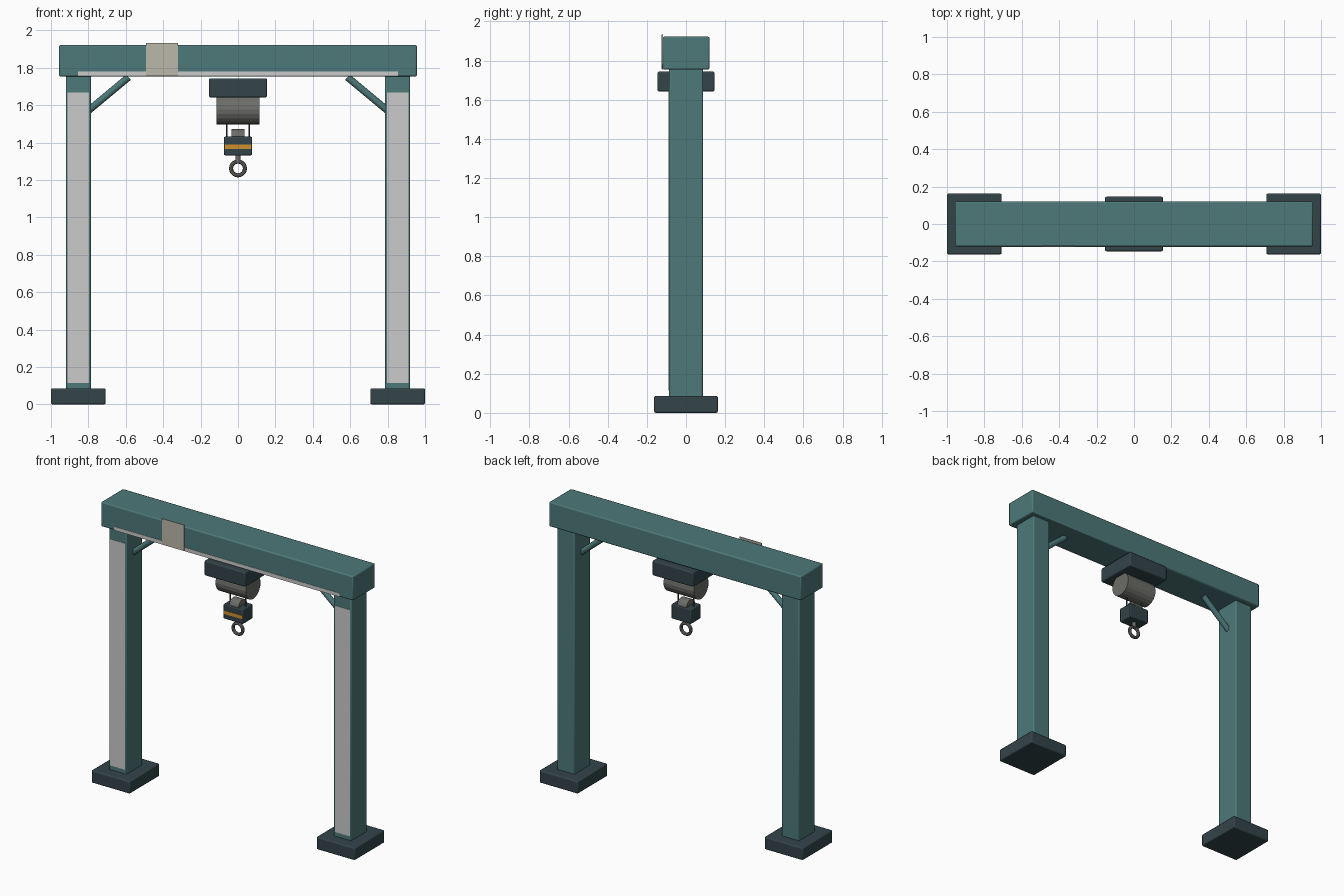
import bpy
from math import pi, atan2, hypot

if "Cube" in bpy.data.objects:
    bpy.data.objects.remove(bpy.data.objects["Cube"])


def material(name, rgb):
    m = bpy.data.materials.new(name)
    m.diffuse_color = (*rgb, 1)
    m.use_nodes = True
    m.node_tree.nodes["Principled BSDF"].inputs["Base Color"].default_value = m.diffuse_color
    return m


TEAL = material("teal_paint", (0.075, 0.19, 0.19))
DARK = material("dark_metal", (0.033, 0.058, 0.068))
STEEL = material("steel", (0.15, 0.15, 0.14))
ORANGE = material("orange_paint", (0.62, 0.28, 0.03))
BEIGE = material("beige_plate", (0.5, 0.48, 0.4))


def finish(name, mat):
    ob = bpy.context.object
    ob.name = name
    if mat:
        ob.data.materials.append(mat)
    return ob


def box(name, x, y, z, mat=None, bevel=0.0):
    """Box from (min, max) ranges with optional bevelled edges."""
    ranges = (x, y, z)
    bpy.ops.mesh.primitive_cube_add(size=1, location=[(a + b) / 2 for a, b in ranges])
    ob = finish(name, mat)
    ob.scale = [b - a for a, b in ranges]
    bpy.ops.object.transform_apply(location=False, rotation=False, scale=True)
    if bevel:
        mod = ob.modifiers.new("bevel", "BEVEL")
        mod.width, mod.segments = bevel, 2
        bpy.ops.object.shade_smooth_by_angle()
    return ob


def rod(name, p, q, r, mat, sides=16):
    """Cylinder between two points given in the xz plane."""
    dx, dz = q[0] - p[0], q[1] - p[1]
    bpy.ops.mesh.primitive_cylinder_add(
        vertices=sides, radius=r, depth=hypot(dx, dz),
        location=((p[0] + q[0]) / 2, 0, (p[1] + q[1]) / 2),
        rotation=(0, atan2(dx, dz), 0))
    return finish(name, mat)


# Legs, feet, face panels and braces on both sides
for s, side in ((-1, "left"), (1, "right")):
    def span(a, b):
        return tuple(sorted((s * a, s * b)))
    box(side + "_foot", span(0.708, 1.0), (-0.163, 0.163), (0, 0.086), DARK, 0.008)
    box(side + "_post", span(0.786, 0.92), (-0.087, 0.087), (0.001, 1.76), TEAL, 0.008)
    box(side + "_post_panel", span(0.797, 0.911), (-0.089, -0.084), (0.115, 1.668))
    box(side + "_beam_strip", span(0.0, 0.855), (-0.122, -0.117), (1.755, 1.78))
    rod(side + "_brace", (s * 0.80, 1.571), (s * 0.585, 1.75), 0.019, TEAL, 12)
    rod(side + "_cable", (s * 0.06, 1.40), (s * 0.06, 1.56), 0.005, DARK, 8)

# Top beam with its front plate
box("top_beam", (-0.957, 0.957), (-0.12, 0.12), (1.754, 1.922), TEAL, 0.008)
box("beam_plate", (-0.492, -0.322), (-0.124, -0.118), (1.757, 1.934), BEIGE)

# Trolley and winding drum
box("trolley", (-0.155, 0.155), (-0.146, 0.146), (1.642, 1.744), DARK, 0.008)
rod("drum", (-0.115, 1.577), (0.115, 1.577), 0.08, STEEL, 20)

# Hook block with sheave and front stripe
box("hook_block", (-0.075, 0.075), (-0.053, 0.053), (1.332, 1.432), DARK, 0.006)
rod("sheave", (-0.035, 1.424), (0.035, 1.424), 0.048, STEEL, 16)
box("block_stripe", (-0.072, 0.072), (-0.056, -0.05), (1.367, 1.391), ORANGE)

# Shank and lifting ring
rod("shank", (0, 1.295), (0, 1.345), 0.014, STEEL, 12)
bpy.ops.mesh.primitive_torus_add(
    major_segments=20, minor_segments=8, major_radius=0.037, minor_radius=0.011,
    location=(0, 0, 1.262), rotation=(pi / 2, 0, 0))
finish("lifting_ring", STEEL)
bpy.ops.object.shade_smooth_by_angle()
